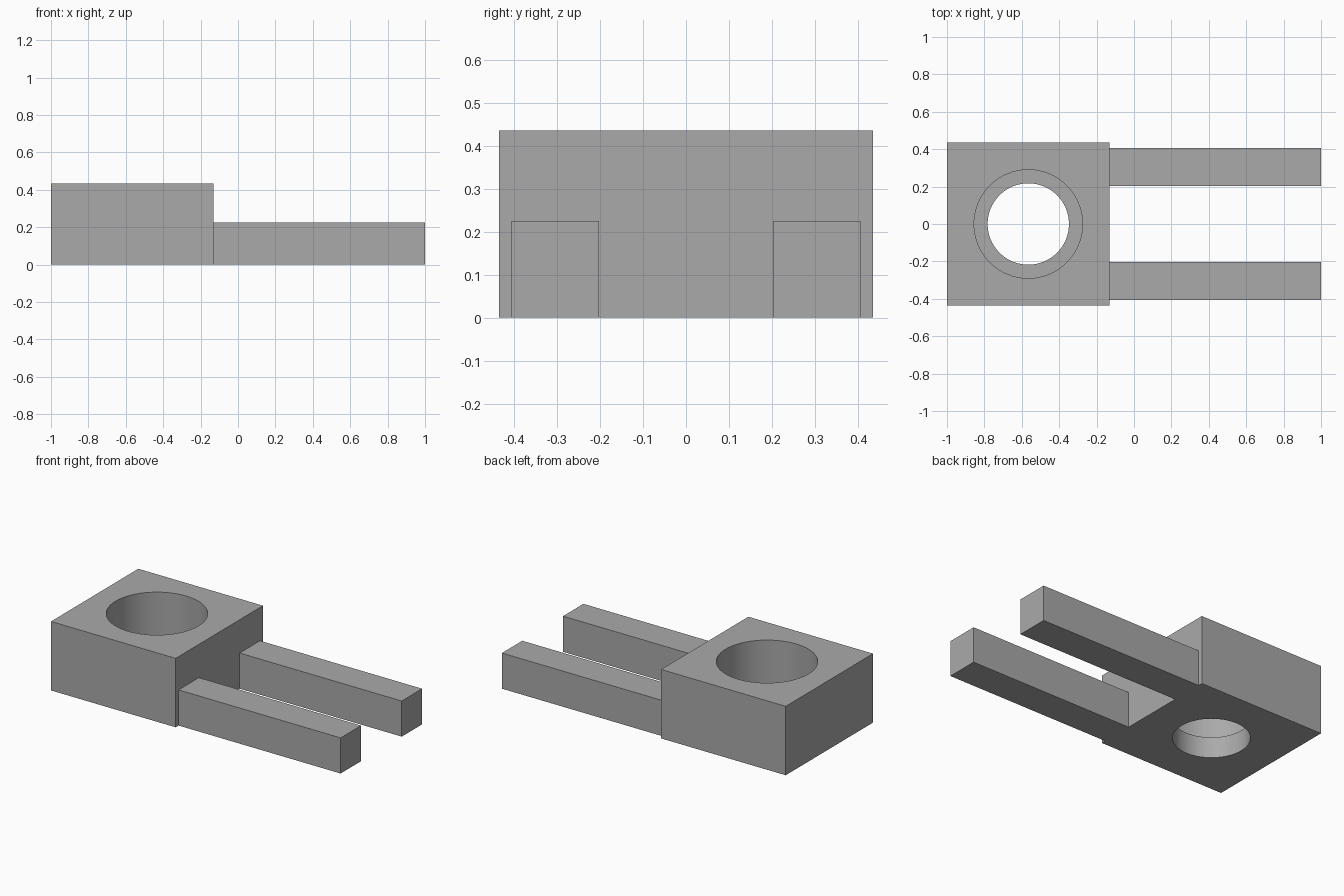
import bpy

# Remove the default cube
cube = bpy.data.objects.get("Cube")
if cube:
    bpy.data.objects.remove(cube, do_unlink=True)

grey = bpy.data.materials.new("plain_grey")
grey.use_nodes = True
colour = (0.4, 0.4, 0.4, 1)
grey.diffuse_color = colour
grey.node_tree.nodes["Principled BSDF"].inputs["Base Color"].default_value = colour

U = 1 / 69  # design unit: overall length is 138 units


def box(name, x0, x1, y0, y1, z0, z1):
    """Axis-aligned box given by its bounds in design units."""
    centre = [(a + b) / 2 * U for a, b in ((x0, x1), (y0, y1), (z0, z1))]
    bpy.ops.mesh.primitive_cube_add(size=1, location=centre)
    ob = bpy.context.object
    ob.name = name
    ob.scale = ((x1 - x0) * U, (y1 - y0) * U, (z1 - z0) * U)
    bpy.ops.object.transform_apply(location=False, rotation=False, scale=True)
    ob.data.materials.append(grey)
    return ob


def bore(block, radius, z0, z1):
    """Cut a vertical round hole through the middle of the block."""
    bpy.ops.mesh.primitive_cylinder_add(
        vertices=96, radius=radius * U, depth=(z1 - z0) * U,
        location=(block.location.x, 0, (z0 + z1) / 2 * U))
    cutter = bpy.context.object
    cutter.name = "bore_cutter"
    cutter.hide_render = True
    cutter.data.materials.append(grey)
    mod = block.modifiers.new("bore", 'BOOLEAN')
    mod.operation = 'DIFFERENCE'
    mod.solver = 'EXACT'
    mod.object = cutter
    bpy.ops.object.select_all(action='DESELECT')
    bpy.context.view_layer.objects.active = block
    block.select_set(True)
    bpy.ops.object.modifier_apply(modifier=mod.name)
    bpy.data.objects.remove(cutter, do_unlink=True)


# Square block with a wide counterbore above a narrower through hole
block = box("bored_block", -69, -9, -30, 30, 0, 30)
bore(block, 20, 9, 40)
bore(block, 15, -10, 20)
bpy.ops.object.shade_smooth_by_angle(angle=0.5)

# Two parallel arms reaching out from the block
for name, side in (("front_arm", -1), ("back_arm", 1)):
    y0, y1 = sorted((side * 14, side * 28))
    box(name, -9, 69, y0, y1, 0, 15.5)
